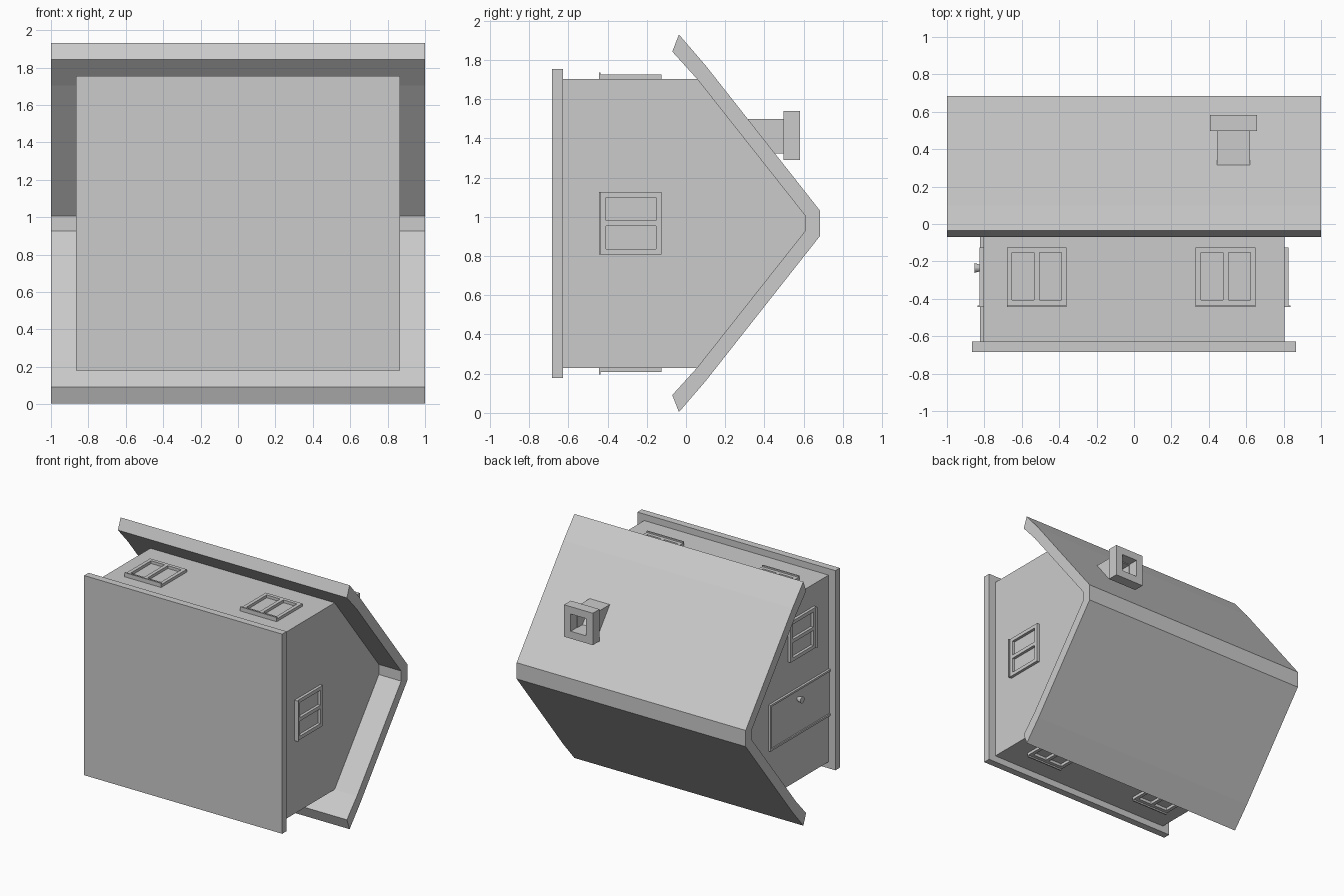
import bpy
import bmesh
import math
from mathutils import Matrix, Vector

cube = bpy.data.objects.get("Cube")
if cube:
    bpy.data.objects.remove(cube, do_unlink=True)

grey = bpy.data.materials.new("plain grey")
grey.use_nodes = True
colour = (0.6, 0.6, 0.6, 1)
grey.diffuse_color = colour
grey.node_tree.nodes["Principled BSDF"].inputs["Base Color"].default_value = colour

MID = 0.967      # height of the symmetry plane
HALF_X = 0.805   # wall half length
HALF_Z = 0.737   # wall half width


def finish(name, bm):
    bmesh.ops.recalc_face_normals(bm, faces=bm.faces)
    mesh = bpy.data.meshes.new(name)
    bm.to_mesh(mesh)
    bm.free()
    mesh.materials.append(grey)
    obj = bpy.data.objects.new(name, mesh)
    bpy.context.collection.objects.link(obj)
    return obj


def add_box(bm, lo, hi, place=Matrix()):
    lo, hi = Vector(lo), Vector(hi)
    size = Matrix.Diagonal((*(hi - lo), 1))
    bmesh.ops.create_cube(bm, size=1, matrix=place @ Matrix.Translation((lo + hi) / 2) @ size)


def prism(name, profile, half):
    """Extrude a (y, z) outline along x."""
    bm = bmesh.new()
    face = bm.faces.new([bm.verts.new((-half, y, z)) for y, z in profile])
    out = bmesh.ops.extrude_face_region(bm, geom=[face])
    verts = [v for v in out["geom"] if isinstance(v, bmesh.types.BMVert)]
    bmesh.ops.translate(bm, vec=(2 * half, 0, 0), verts=verts)
    return finish(name, bm)


def mirrored(half_profile):
    """Half outline (y, offset from MID), completed on the other side."""
    return ([(y, MID + d) for y, d in half_profile]
            + [(y, MID - d) for y, d in reversed(half_profile)])


def wall_frame(axis, side):
    """Local axes on a wall: across, up (y), outward."""
    if axis == "z":
        cols, origin = ((1, 0, 0), (0, 1, 0), (0, 0, side)), (0, 0, MID + side * HALF_Z)
    else:
        cols, origin = ((0, 0, 1), (0, 1, 0), (side, 0, 0)), (side * HALF_X, 0, 0)
    m = Matrix(cols).transposed().to_4x4()
    m.translation = origin
    return m


def window(name, place, u):
    """Frame with a centre bar and a sill, centred at u across the wall."""
    bm = bmesh.new()
    w, bar, low, high, deep = 0.16, 0.028, -0.435, -0.125, 0.022
    for a, b in ((-w, -w + bar), (w - bar, w), (-bar / 2, bar / 2)):
        add_box(bm, (u + a, low, -0.005), (u + b, high, deep), place)
    for a, b in ((low, low + bar), (high - bar, high)):
        add_box(bm, (u - w, a, -0.005), (u + w, b, deep), place)
    add_box(bm, (u - w, low - 0.01, -0.005), (u + w, low, 0.033), place)
    finish(name, bm)


def tube(name, x, z, outer, inner, y0, y1):
    """Square pipe standing along y."""
    bm = bmesh.new()
    for s in (-1, 1):
        a, b = sorted((s * inner, s * outer))
        add_box(bm, (x + a, y0, z - outer), (x + b, y1, z + outer))
        add_box(bm, (x - inner, y0, z + a), (x + inner, y1, z + b))
    finish(name, bm)


# Base slab and gabled walls
bm = bmesh.new()
add_box(bm, (-0.865, -0.684, MID - 0.788), (0.865, -0.628, MID + 0.788))
finish("base_slab", bm)
walls = [(-0.64, HALF_Z), (0.056, HALF_Z), (0.607, 0.04)]
prism("walls", mirrored(walls), HALF_X)

# Roof shell: outer line, then back along the inner line
outer = [(-0.036, 0.963), (0.10, 0.805), (0.684, 0.064)]
inner = [(-0.07, 0.876), (0.056, HALF_Z), (0.607, 0.04)]
prism("roof", mirrored(outer) + mirrored(inner)[::-1], 1.0)

# Hollow chimney
tube("chimney_shaft", 0.532, 1.41, 0.088, 0.066, 0.25, 0.5)
tube("chimney_cap", 0.532, 1.415, 0.126, 0.068, 0.498, 0.582)

# Windows
for side, label in ((1, "upper"), (-1, "lower")):
    for i, u in enumerate((-0.52, 0.49)):
        window(f"{label}_window_{i + 1}", wall_frame("z", side), u)
window("left_gable_window", wall_frame("x", 1), 0.967)
window("right_gable_window", wall_frame("x", -1), 1.37)

# Door with rim and knob
place = wall_frame("x", -1)
bm = bmesh.new()
add_box(bm, (0.60, -0.628, -0.005), (0.965, 0.12, 0.008), place)
for a, b in ((0.60, 0.615), (0.95, 0.965)):
    add_box(bm, (a, -0.628, 0), (b, 0.12, 0.018), place)
add_box(bm, (0.60, 0.105, 0), (0.965, 0.12, 0.018), place)
finish("door", bm)

bm = bmesh.new()
bmesh.ops.create_cone(bm, cap_ends=True, segments=16, radius1=0.014, radius2=0.026, depth=0.042,
                      matrix=place @ Matrix.Translation((0.88, -0.235, 0.026)))
finish("door_knob", bm)
